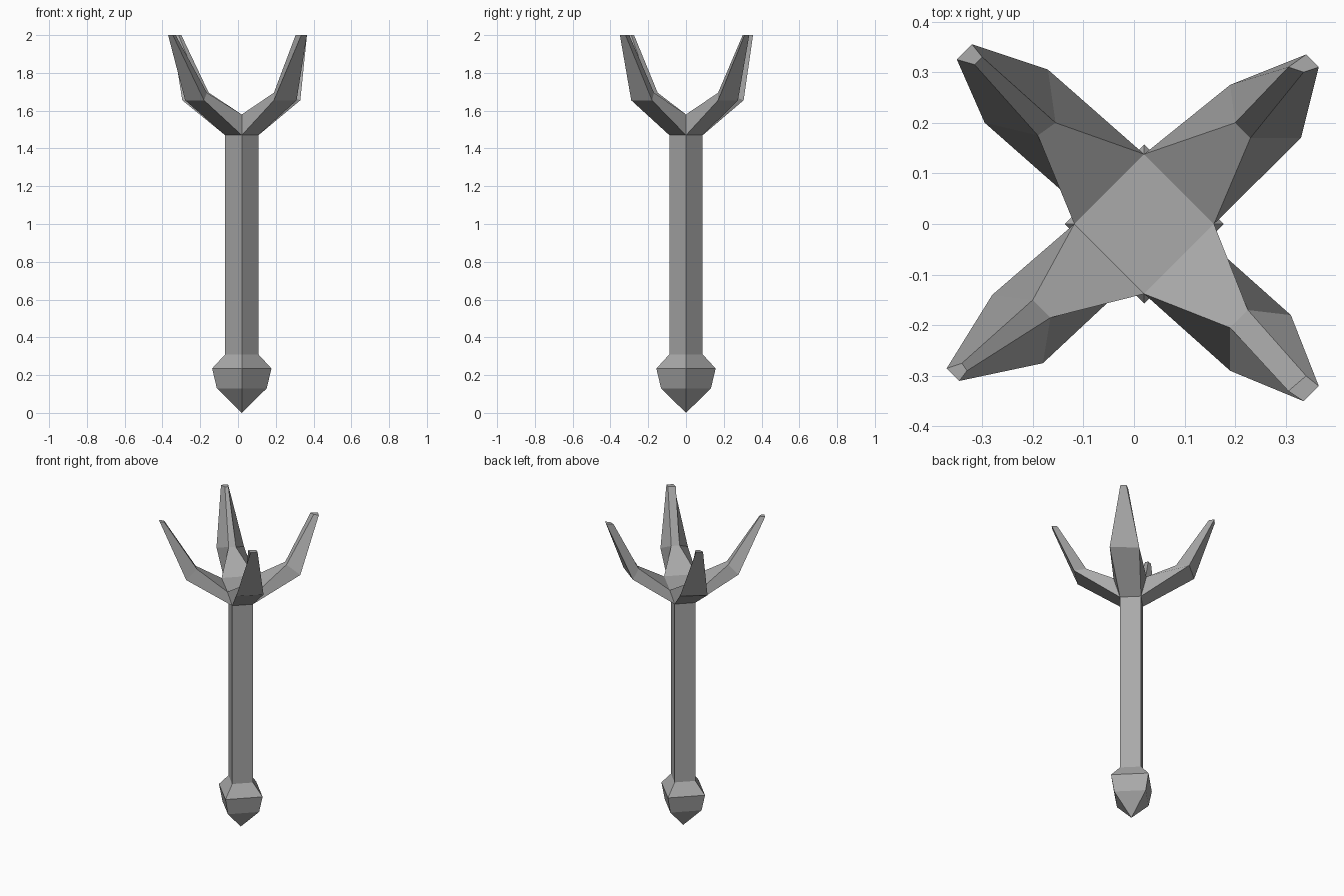
import bpy
import bmesh
from math import cos, sin, pi

old = bpy.data.objects.get("Cube")
if old:
    bpy.data.objects.remove(old, do_unlink=True)

steel = bpy.data.materials.new("grey_steel")
steel.use_nodes = True
grey = (0.4, 0.4, 0.4, 1)
steel.diffuse_color = grey
steel.node_tree.nodes["Principled BSDF"].inputs["Base Color"].default_value = grey

CENTRE_X = 0.02
SHAFT_R, SHAFT_TOP = 0.088, 1.47
HUB_R, HUB_TOP = 0.138, 1.58
OUTER_Z, INNER_Z, TIP_Z = 1.655, 1.695, 2.0


def corner(index, radius, z):
    """One corner of the square section, whose corners lie on the axes."""
    angle = index * pi / 2
    return (CENTRE_X + radius * cos(angle), radius * sin(angle), z)


def diamond(radius, z):
    return [corner(i, radius, z) for i in range(4)]


def loft(name, sections, cap_end=False):
    """Join a row of four-sided sections with flat faces."""
    bm = bmesh.new()
    rings = [[bm.verts.new(p) for p in section] for section in sections]
    for low, high in zip(rings, rings[1:]):
        for i in range(4):
            j = (i + 1) % 4
            bm.faces.new((low[i], low[j], high[j], high[i]))
    if cap_end:
        bm.faces.new(rings[-1])
    bmesh.ops.remove_doubles(bm, verts=bm.verts, dist=0.0001)
    bmesh.ops.recalc_face_normals(bm, faces=bm.faces)
    mesh = bpy.data.meshes.new(name)
    bm.to_mesh(mesh)
    bm.free()
    mesh.materials.append(steel)
    obj = bpy.data.objects.new(name, mesh)
    bpy.context.collection.objects.link(obj)
    return obj


# Pointed pommel and square shaft
loft("pommel", [diamond(0, 0), diamond(0.132, 0.13),
                diamond(0.157, 0.235), diamond(SHAFT_R, 0.31)])
loft("shaft", [diamond(SHAFT_R, 0.31), diamond(SHAFT_R, SHAFT_TOP)])

# Flat plate between the prongs
bm = bmesh.new()
bm.faces.new([bm.verts.new(p) for p in diamond(HUB_R, HUB_TOP)])
hub = bpy.data.meshes.new("hub_plate")
bm.to_mesh(hub)
bm.free()
hub.materials.append(steel)
bpy.context.collection.objects.link(bpy.data.objects.new("hub_plate", hub))

# Slightly uneven prongs: elbow and tip sections, outer pair then inner pair
prongs = {
    "back_left_prong": (
        [(.33, .17), (.19, .275), (.2, .2), (.23, .17)],
        [(.365, .31), (.34, .335), (.305, .31), (.335, .3)]),
    "back_right_prong": (
        [(-.17, .305), (-.295, .2), (-.19, .175), (-.155, .2)],
        [(-.32, .355), (-.35, .325), (-.315, .315), (-.3, .33)]),
    "front_right_prong": (
        [(-.28, -.14), (-.18, -.275), (-.165, -.185), (-.2, -.15)],
        [(-.37, -.285), (-.345, -.31), (-.33, -.29), (-.34, -.275)]),
    "front_left_prong": (
        [(.19, -.29), (.31, -.18), (.225, -.17), (.19, -.205)],
        [(.335, -.35), (.365, -.32), (.34, -.3), (.305, -.33)]),
}
elbow_heights = (OUTER_Z, OUTER_Z, INNER_Z, INNER_Z)
for side, (name, (elbow, tip)) in enumerate(prongs.items()):
    root = [corner(side, SHAFT_R, SHAFT_TOP), corner(side + 1, SHAFT_R, SHAFT_TOP),
            corner(side + 1, HUB_R, HUB_TOP), corner(side, HUB_R, HUB_TOP)]
    bend = [(x, y, z) for (x, y), z in zip(elbow, elbow_heights)]
    end = [(x, y, TIP_Z) for x, y in tip]
    loft(name, [root, bend, end], cap_end=True)
